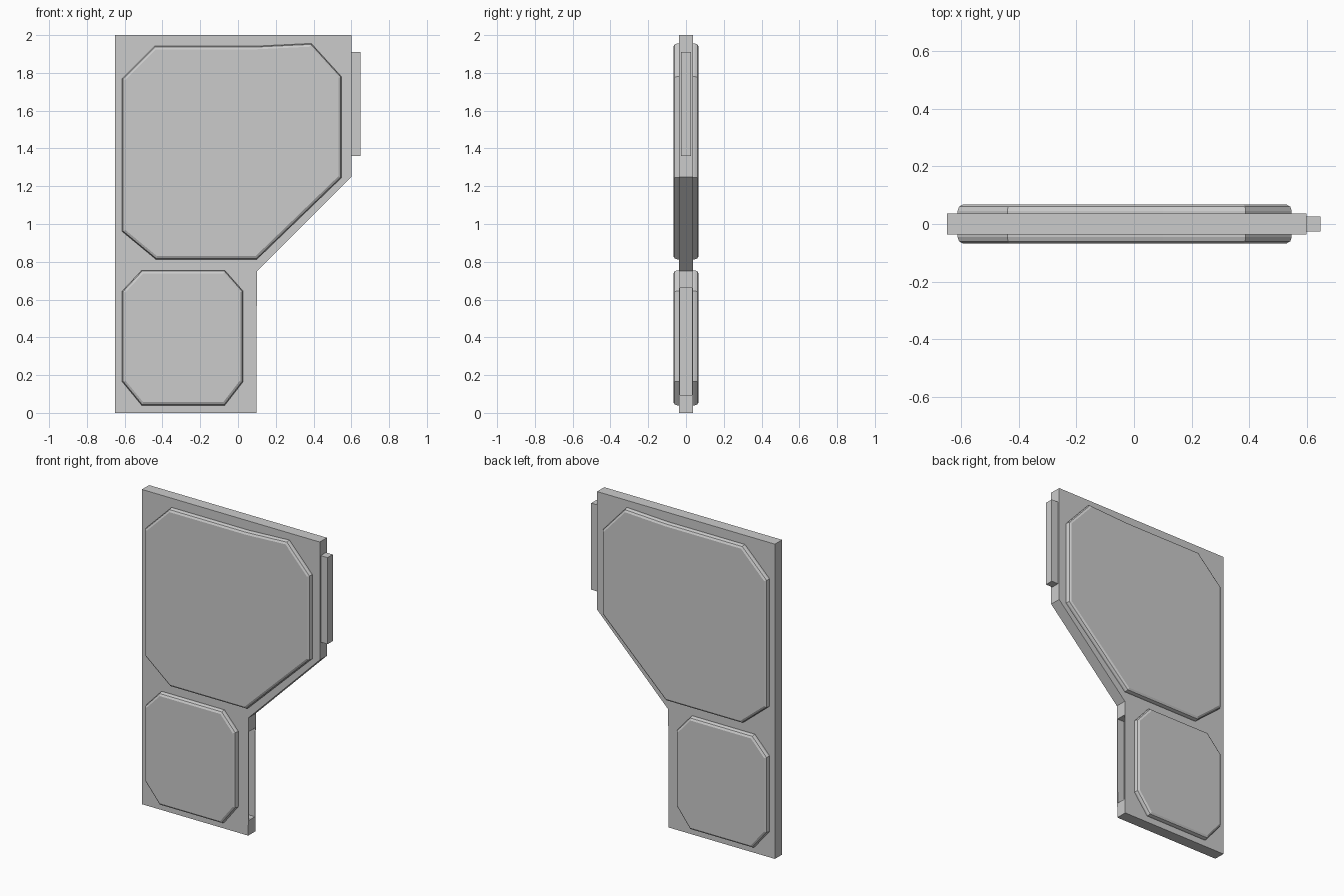
import bpy, bmesh
from mathutils import Vector

if "Cube" in bpy.data.objects:
    bpy.data.objects.remove(bpy.data.objects["Cube"])


def inset(pts, d):
    # mitred inward offset of a counter-clockwise outline
    out = []
    for i, p in enumerate(pts):
        p = Vector(p)
        a = (p - Vector(pts[i - 1])).normalized()
        b = (Vector(pts[(i + 1) % len(pts)]) - p).normalized()
        n1, n2 = Vector((-a.y, a.x)), Vector((-b.y, b.x))
        out.append(p + (n1 + n2) * d / (1 + n1.dot(n2)))
    return out


def slab(name, pts, levels):
    # loft an x-z outline through (y, inset) levels
    bm = bmesh.new()
    rings = [[bm.verts.new((p[0], y, p[1])) for p in inset(pts, d)] for y, d in levels]
    n = len(pts)
    for r, s in zip(rings, rings[1:]):
        for i in range(n):
            j = (i + 1) % n
            bm.faces.new((r[i], r[j], s[j], s[i]))
    bm.faces.new(rings[0])
    bm.faces.new(rings[-1][::-1])
    bmesh.ops.recalc_face_normals(bm, faces=bm.faces[:])
    me = bpy.data.meshes.new(name)
    bm.to_mesh(me)
    bm.free()
    ob = bpy.data.objects.new(name, me)
    bpy.context.collection.objects.link(ob)
    return ob


def block(name, x0, x1, z0, z1, half):
    return slab(name, [(x0, z0), (x1, z0), (x1, z1), (x0, z1)], [(-half, 0), (half, 0)])


# Flat door plate with angled lower corner
plate = slab("door_plate", [(-0.65, 0), (0.097, 0), (0.10, 0.75), (0.60, 1.25),
                            (0.60, 2), (-0.65, 2)], [(-0.036, 0), (0.036, 0)])

# Recess in the lower edge
cutter = block("slot_cutter", 0.05, 0.15, 0.095, 0.66, 0.031)
cutter.hide_render = True
mod = plate.modifiers.new("slot", 'BOOLEAN')
mod.operation = 'DIFFERENCE'
mod.solver = 'EXACT'
mod.object = cutter
bpy.context.view_layer.objects.active = plate
bpy.ops.object.modifier_apply(modifier=mod.name)
bpy.data.objects.remove(cutter)

# Locking tab on the upper edge
block("edge_tab", 0.59, 0.648, 1.36, 1.91, 0.026)

# Raised panels showing on both faces, with softened rims
half = [(0.046, 0), (0.060, 0.005), (0.067, 0.017)]
rim = [(-y, d) for y, d in reversed(half)] + half
slab("upper_panel", [(-0.613, 0.96), (-0.435, 0.813), (0.10, 0.813), (0.548, 1.245),
                     (0.548, 1.78), (0.388, 1.956), (0.10, 1.942), (-0.44, 1.942),
                     (-0.613, 1.77)], rim)
slab("lower_panel", [(-0.613, 0.165), (-0.51, 0.04), (-0.07, 0.04), (0.027, 0.165),
                     (0.027, 0.645), (-0.07, 0.755), (-0.51, 0.755), (-0.613, 0.645)], rim)
